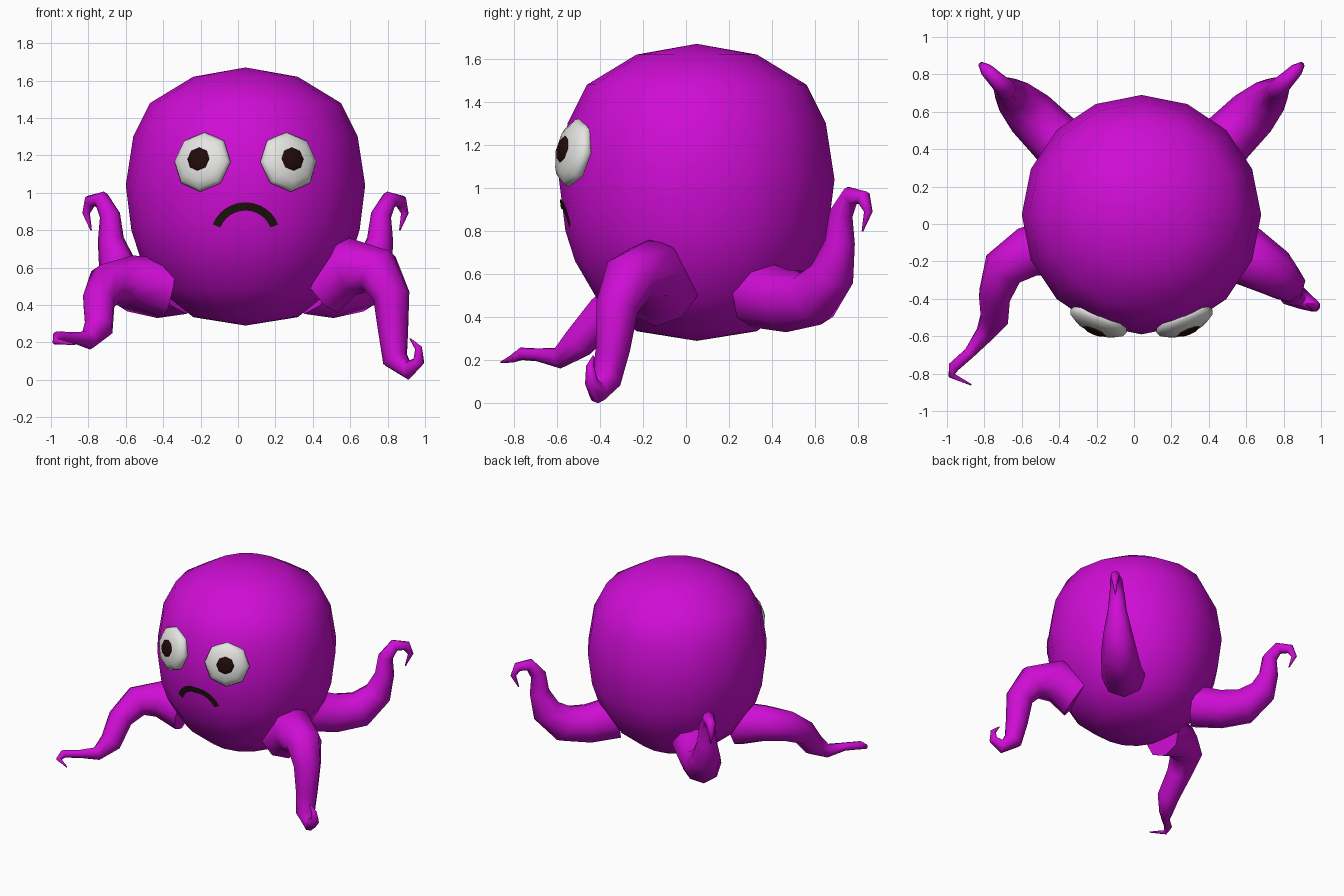
import bpy, bmesh, math
from mathutils import Vector
from mathutils.bvhtree import BVHTree

if "Cube" in bpy.data.objects:
    bpy.data.objects.remove(bpy.data.objects["Cube"])

CX, CY = 0.04, 0.05  # body axis


def material(name, rgb):
    m = bpy.data.materials.new(name)
    m.diffuse_color = (*rgb, 1)
    m.use_nodes = True
    m.node_tree.nodes["Principled BSDF"].inputs["Base Color"].default_value = m.diffuse_color
    return m


purple = material("purple skin", (0.62, 0.004, 0.66))
white = material("eye white", (0.78, 0.78, 0.76))
dark = material("pupil dark", (0.016, 0.003, 0.003))
black = material("mouth black", (0.011, 0.006, 0.004))


def add_object(name, bm, mat, smooth=True):
    bmesh.ops.recalc_face_normals(bm, faces=bm.faces)
    for f in bm.faces:
        f.smooth = smooth
    me = bpy.data.meshes.new(name)
    bm.to_mesh(me)
    bm.free()
    me.materials.append(mat)
    ob = bpy.data.objects.new(name, me)
    bpy.context.collection.objects.link(ob)
    return ob


# Body: profile turned around the vertical axis
profile = [(0, 1.67), (.28, 1.62), (.51, 1.48), (.60, 1.30), (.64, 1.04),
           (.61, .80), (.565, .66), (.46, .48), (.28, .335), (0, .29)]
bm = bmesh.new()
vs = [bm.verts.new((CX + r, CY, z)) for r, z in profile]
es = [bm.edges.new(p) for p in zip(vs, vs[1:])]
bmesh.ops.spin(bm, geom=vs + es, cent=(CX, CY, 0), axis=(0, 0, 1),
               angle=2 * math.pi, steps=16, use_duplicate=False)
bmesh.ops.remove_doubles(bm, verts=bm.verts, dist=1e-4)
bmesh.ops.recalc_face_normals(bm, faces=bm.faces)
surface = BVHTree.FromBMesh(bm)
add_object("body", bm, purple)


# Eyes: flattened eight-sided balls with a domed pupil plate
def disc_ball(name, centre, normal, radius, depth, mat):
    bm = bmesh.new()
    bmesh.ops.create_uvsphere(bm, u_segments=8, v_segments=8, radius=1)
    rot = normal.to_track_quat('Z', 'Y')
    for v in bm.verts:
        v.co = centre + rot @ Vector((v.co.x * radius, v.co.y * radius, v.co.z * depth))
    add_object(name, bm, mat)


for side, label in ((-1, "left"), (1, "right")):
    n = Vector((side * .37, -.9, .2)).normalized()
    eye = Vector((CX + side * .23, -.52, 1.165))
    disc_ball(label + "_eye", eye, n, .163, .065, white)
    disc_ball(label + "_pupil", eye + n * .058 + Vector((0, 0, .003)), n, .064, .016, dark)

# Mouth: frowning arc laid on the body surface
bm = bmesh.new()
rows = []
for i in range(13):
    a = math.radians(22 + 136 * i / 12)
    row = []
    for r in (.145, .167, .189):
        x, z = CX + r * math.cos(a), .76 + r * math.sin(a)
        hit = surface.ray_cast(Vector((x, -2, z)), Vector((0, 1, 0)))[0]
        row.append(bm.verts.new((x, hit.y - .008, z)))
    rows.append(row)
for a, b in zip(rows, rows[1:]):
    for j in range(2):
        bm.faces.new((a[j], a[j + 1], b[j + 1], b[j]))
bmesh.ops.solidify(bm, geom=bm.faces[:], thickness=.006)
add_object("mouth", bm, black, smooth=False)


# Tentacles: eight-sided tapering tubes along (x, y, z, radius) paths
def tentacle(name, path):
    cu = bpy.data.curves.new(name, 'CURVE')
    cu.dimensions = '3D'
    cu.bevel_depth = 1
    cu.bevel_resolution = 2
    cu.use_fill_caps = True
    sp = cu.splines.new('POLY')
    sp.points.add(len(path) - 1)
    for p, (x, y, z, r) in zip(sp.points, path):
        p.co = (x, y, z, 1)
        p.radius = r
    sp.use_smooth = True
    cu.materials.append(purple)
    ob = bpy.data.objects.new(name, cu)
    bpy.context.collection.objects.link(ob)
    bpy.ops.object.select_all(action='DESELECT')
    ob.select_set(True)
    bpy.context.view_layer.objects.active = ob
    bpy.ops.object.convert(target='MESH')
    bpy.ops.object.shade_smooth_by_angle(angle=math.radians(60))


tentacle("front_left_tentacle", [
    (-.37, -.12, .49, .16), (-.57, -.15, .53, .135), (-.70, -.24, .51, .115),
    (-.745, -.38, .42, .09), (-.745, -.50, .28, .08), (-.80, -.59, .21, .05),
    (-.88, -.69, .225, .03), (-.965, -.765, .23, .03), (-.975, -.81, .205, .018),
    (-.87, -.86, .19, .004)])
tentacle("front_right_tentacle", [
    (.45, -.10, .50, .17), (.60, -.17, .61, .16), (.75, -.26, .58, .13),
    (.82, -.32, .45, .10), (.83, -.34, .25, .08), (.84, -.37, .11, .07),
    (.91, -.41, .05, .05), (.967, -.44, .10, .032), (.965, -.445, .17, .02),
    (.92, -.43, .22, .004)])

# Back pair: one upward curl in a diagonal plane, mirrored about the body
curl = [(.33, .51, .16), (.47, .475, .145), (.59, .49, .135), (.68, .60, .105),
        (.715, .75, .07), (.72, .88, .055), (.765, .965, .045), (.825, .955, .035),
        (.847, .89, .02), (.82, .80, .004)]
for side, label in ((-1, "left"), (1, "right")):
    tentacle("back_" + label + "_tentacle",
             [(CX + side * (y + .005), y, z, r) for y, z, r in curl])
